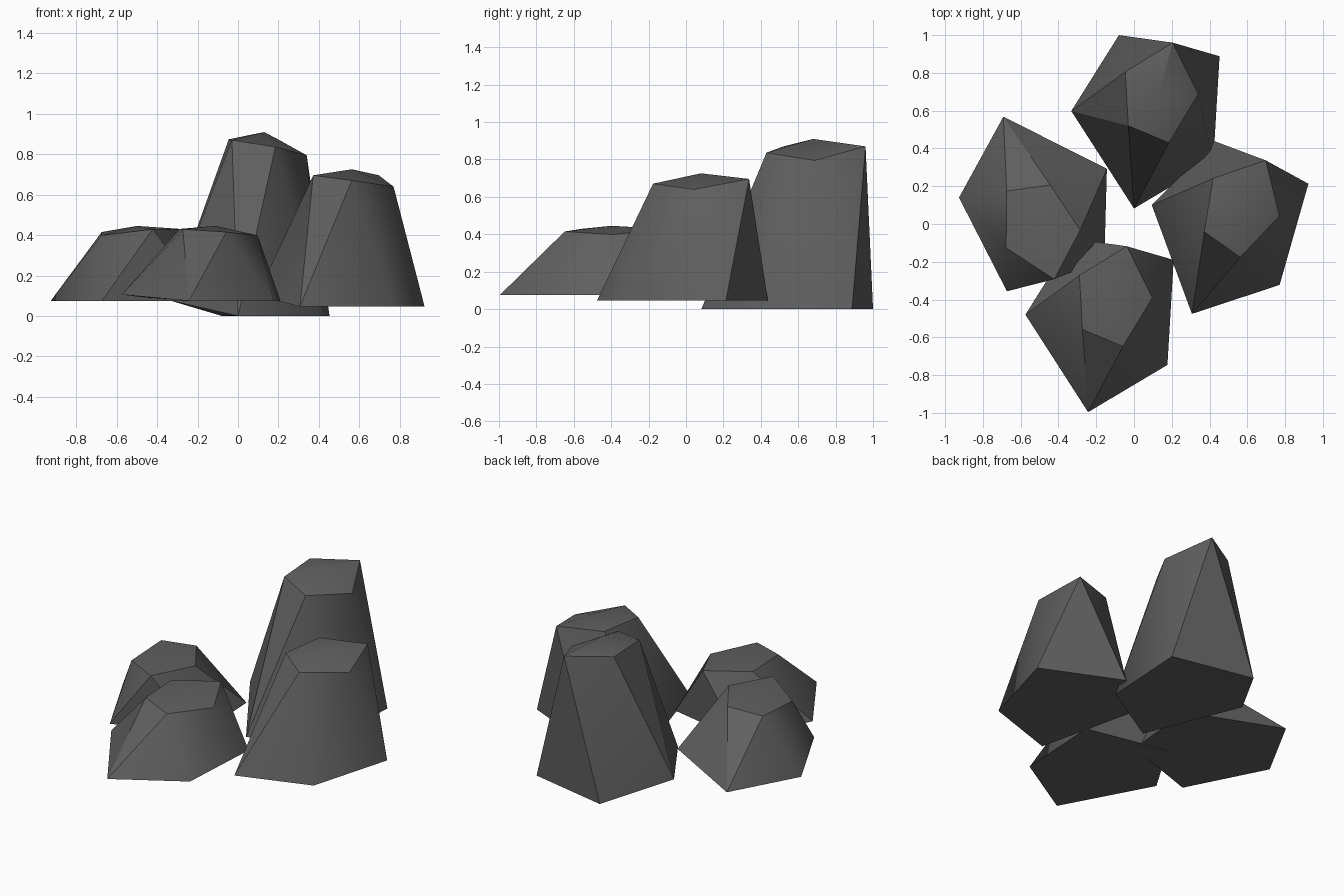
import bpy, bmesh, math
from mathutils import Matrix, Vector

if "Cube" in bpy.data.objects:
    bpy.data.objects.remove(bpy.data.objects["Cube"])

stone = bpy.data.materials.new("dark grey stone")
stone.diffuse_color = (0.115, 0.115, 0.115, 1)
stone.use_nodes = True
stone.node_tree.nodes["Principled BSDF"].inputs["Base Color"].default_value = stone.diffuse_color

# Rock outline: base ring and cap ring, both counter-clockwise and paired
BASE = [(-.13, -.598, 0), (.29, -.348, 0), (.323, .208, 0), (-.21, .32, 0), (-.462, -.082, .075)]
CAP = [(-.16, -.16, .87), (.055, -.25, .836), (.21, .008, .795), (.075, .28, .87), (-.176, .126, .874)]
PEAK = (0, 0, .91)


def rock(name, loc, turn, tall):
    bm = bmesh.new()
    base = [bm.verts.new(p) for p in BASE]
    cap = [bm.verts.new(p) for p in CAP]
    peak = bm.verts.new(PEAK)
    under = bm.verts.new((0, 0, .01))
    for i in range(5):
        j = (i + 1) % 5
        # twisted sides
        bm.faces.new((base[i], base[j], cap[j]))
        bm.faces.new((base[i], cap[j], cap[i]))
        # low peaked cap and underside
        bm.faces.new((cap[i], cap[j], peak))
        bm.faces.new((base[j], base[i], under))
    bm.transform(Matrix.Translation(Vector(loc))
                 @ Matrix.Rotation(math.radians(turn), 4, 'Z')
                 @ Matrix.Diagonal((1, 1, tall, 1)))
    bmesh.ops.recalc_face_normals(bm, faces=bm.faces)
    mesh = bpy.data.meshes.new(name)
    bm.to_mesh(mesh)
    bm.free()
    mesh.materials.append(stone)
    ob = bpy.data.objects.new(name, mesh)
    bpy.context.collection.objects.link(ob)
    bpy.ops.object.select_all(action='DESELECT')
    ob.select_set(True)
    bpy.context.view_layer.objects.active = ob
    bpy.ops.object.shade_smooth_by_angle(angle=math.radians(30))


# Four turned and stretched copies of the rock
rock("tall_back_rock", (.13, .68, 0), 0, 1)
rock("right_rock", (.563, .08, .046), -12.5, .747)
rock("low_front_rock", (-.113, -.398, .075), 0, .407)
rock("low_left_rock", (-.5, -.013, .075), -149.5, .407)
